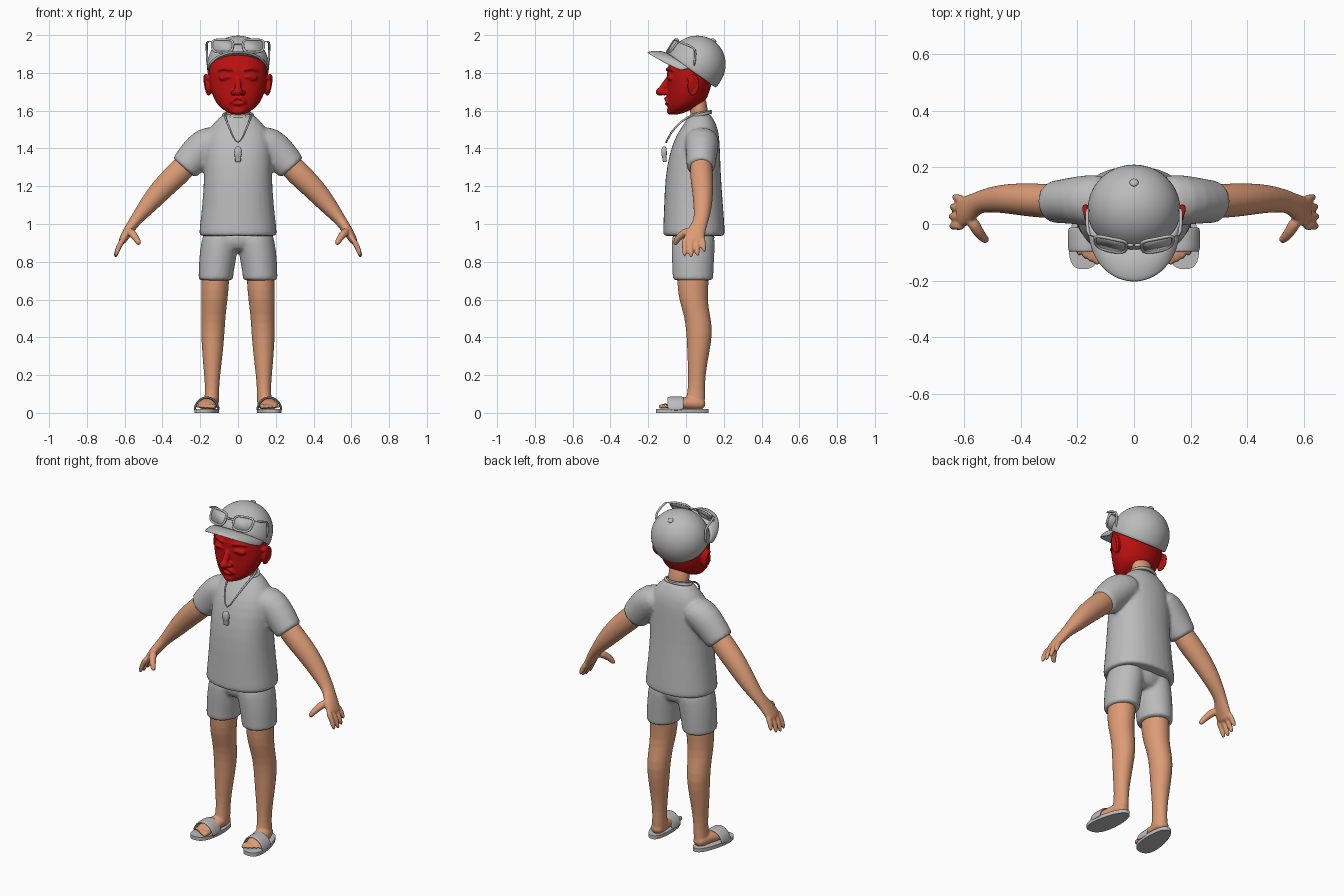
import bpy
import bmesh
from math import sin, cos, pi, radians, copysign
from mathutils import Vector, Matrix, Euler

default_cube = bpy.data.objects.get("Cube")
if default_cube:
    bpy.data.objects.remove(default_cube)

AXIS_X, AXIS_Y, AXIS_Z = Vector((1, 0, 0)), Vector((0, 1, 0)), Vector((0, 0, 1))


def material(name, color):
    mat = bpy.data.materials.new(name)
    mat.use_nodes = True
    mat.diffuse_color = (*color, 1)
    mat.node_tree.nodes["Principled BSDF"].inputs["Base Color"].default_value = (*color, 1)
    return mat


GREY = material("light_grey", (0.5, 0.5, 0.5))
SKIN = material("tan_skin", (0.72, 0.33, 0.18))
RED = material("face_red", (0.5, 0.005, 0.005))


def sweep(bm, rings, side=1, flat=False, closed=False, ref=None, sides=16, power=1.0):
    """Skin elliptical rings (x, y, z, radius along ref, other radius)."""
    points = [Vector((side * r[0], r[1], r[2])) for r in rings]
    count = len(points)
    grow = 3 / (2 + cos(2 * pi / sides))
    if ref is None:
        overall = (points[-1] - points[0]).normalized()
        ref = AXIS_X if abs(overall.y) > 0.8 else AXIS_Y
    loops = []
    for i, p in enumerate(points):
        ahead = points[(i + 1) % count if closed else min(i + 1, count - 1)]
        behind = points[i - 1 if closed else max(i - 1, 0)]
        tangent = AXIS_Z if flat else (ahead - behind).normalized()
        u = (ref - tangent * ref.dot(tangent)).normalized()
        v = tangent.cross(u)
        a, b = rings[i][3] * grow, rings[i][-1] * grow
        loop = []
        for k in range(sides):
            c, s = cos(2 * pi * k / sides), sin(2 * pi * k / sides)
            c, s = copysign(abs(c) ** power, c), copysign(abs(s) ** power, s)
            loop.append(bm.verts.new(p + u * a * c + v * b * s))
        loops.append(loop)
    for i in range(count if closed else count - 1):
        low, high = loops[i], loops[(i + 1) % count]
        for k in range(sides):
            n = (k + 1) % sides
            bm.faces.new((low[k], low[n], high[n], high[k]))
    if not closed:
        bm.faces.new(loops[0][::-1])
        bm.faces.new(loops[-1])


def ball(bm, loc, scale, turn=(0, 0, 0)):
    matrix = Matrix.LocRotScale(Vector(loc), Euler(turn), Vector(scale))
    bmesh.ops.create_icosphere(bm, subdivisions=3, radius=1, matrix=matrix)


def finish(name, bm, mat, voxel=0, solid=0, offset=-1, subsurf=1, mirror=False, smooth=True):
    bmesh.ops.recalc_face_normals(bm, faces=bm.faces)
    mesh = bpy.data.meshes.new(name)
    bm.to_mesh(mesh)
    bm.free()
    mesh.materials.append(mat)
    for face in mesh.polygons:
        face.use_smooth = smooth
    obj = bpy.data.objects.new(name, mesh)
    bpy.context.collection.objects.link(obj)
    if solid:
        mod = obj.modifiers.new("thickness", 'SOLIDIFY')
        mod.thickness, mod.offset = solid, offset
    if subsurf:
        mod = obj.modifiers.new("rounding", 'SUBSURF')
        mod.levels = mod.render_levels = subsurf
    if voxel:
        mod = obj.modifiers.new("blend", 'REMESH')
        mod.mode, mod.voxel_size, mod.use_smooth_shade = 'VOXEL', voxel, True
        mod = obj.modifiers.new("relax", 'SMOOTH')
        mod.factor, mod.iterations = 0.5, 4
    if mirror:
        obj.modifiers.new("mirror", 'MIRROR')
    return obj


# Shirt: torso and sleeves blended together
bm = bmesh.new()
sweep(bm, [(0, .042, .935, .155, .197), (0, .042, .94, .163, .205), (0, .042, .965, .163, .204),
           (0, .04, 1.1, .155, .188), (0, .037, 1.25, .147, .178), (0, .047, 1.38, .133, .18),
           (0, .062, 1.47, .114, .168), (0, .075, 1.53, .086, .135), (0, .075, 1.57, .06, .09),
           (0, .075, 1.585, .053, .075)], flat=True, power=0.9)
for side in (1, -1):
    sweep(bm, [(.08, .08, 1.46, .095, .07), (.17, .085, 1.425, .09, .095), (.23, .082, 1.36, .08, .09),
               (.28, .078, 1.303, .075, .08), (.288, .078, 1.294, .074, .079)], side)
finish("shirt", bm, GREY, voxel=.01)

bm = bmesh.new()
sweep(bm, [(.078 * cos(a * pi / 12), .074 + .056 * sin(a * pi / 12), 1.578 + .012 * sin(a * pi / 12), .008)
           for a in range(24)], closed=True, ref=AXIS_Z, sides=8)
finish("collar", bm, GREY)

# Shorts
bm = bmesh.new()
sweep(bm, [(0, .04, .85, .08, .1), (0, .04, .89, .11, .17), (0, .04, .98, .12, .175)], flat=True)
for side in (1, -1):
    sweep(bm, [(.118, .037, .7, .1, .085), (.118, .037, .705, .107, .092), (.116, .037, .74, .108, .092),
               (.108, .037, .82, .112, .098), (.095, .038, .9, .115, .1), (.09, .04, .98, .11, .09)],
          side, flat=True)
finish("shorts", bm, GREY, voxel=.01)

# Legs with feet and toes
bm = bmesh.new()
sweep(bm, [(.14, .045, .025, .045, .036), (.14, .05, .06, .052, .04), (.137, .055, .12, .045, .036),
           (.137, .057, .2, .045, .042), (.135, .065, .32, .058, .055), (.133, .073, .43, .07, .062),
           (.13, .058, .52, .068, .064), (.125, .037, .6, .075, .07), (.12, .037, .7, .085, .074),
           (.12, .035, .78, .08, .073)], flat=True)
sweep(bm, [(.138, .105, .045, .03, .025), (.142, .06, .05, .042, .038), (.152, 0, .052, .046, .036),
           (.162, -.05, .042, .052, .027), (.168, -.1, .035, .053, .017)])
for i in range(5):
    x, tip, r = .126 + .021 * i, -.148 + .011 * i, .0145 - .0012 * i
    sweep(bm, [(x, -.08, .034, r), (x + .003, tip + .03, .037, r), (x + .005, tip, .03, r * .8)], sides=10)
finish("legs", bm, SKIN, voxel=.006, mirror=True)

# Sandals: tapered soles and arched straps
bm = bmesh.new()
outline = []
for k in range(40):
    angle = 2 * pi * k / 40
    y = -.02 + .14 * sin(angle)
    c = cos(angle)
    half = (.06 - .08 * y) * copysign(abs(c) ** .75, c)
    outline.append(bm.verts.new((.16 - .12 * y + half, y, 0)))
sole = bm.faces.new(outline)
top = bmesh.ops.extrude_face_region(bm, geom=[sole])["geom"]
bmesh.ops.translate(bm, verts=[v for v in top if isinstance(v, bmesh.types.BMVert)], vec=(0, 0, .021))
finish("sandal_soles", bm, GREY, subsurf=0, mirror=True, smooth=False)

bm = bmesh.new()
sweep(bm, [(.166 + .064 * cos(pi * i / 10), -.055, .012 + .07 * sin(pi * i / 10), .042, .006)
           for i in range(11)], power=.7)
finish("sandal_straps", bm, GREY, mirror=True)

# Arms with hands
bm = bmesh.new()
sweep(bm, [(.22, .083, 1.375, .05, .05), (.29, .08, 1.295, .06, .066), (.35, .084, 1.238, .06, .063),
           (.41, .088, 1.178, .056, .059), (.47, .09, 1.108, .05, .05), (.53, .083, 1.035, .041, .034),
           (.557, .073, 1, .039, .029), (.587, .052, .955, .05, .026), (.61, .04, .915, .055, .021),
           (.618, .039, .9, .05, .018)])
for i, length in enumerate((.72, .93, 1, .95)):
    y = .087 - .032 * i
    sweep(bm, [(.602, y, .93, .016), (.602 + .034 * length, y + .003, .93 - .055 * length, .0145),
               (.602 + .05 * length, y + .012 - .004 * i, .93 - .113 * length, .011)], sides=10)
sweep(bm, [(.578, .02, .968, .024), (.552, -.028, .942, .02), (.532, -.052, .912, .016),
           (.518, -.06, .888, .012)], ref=AXIS_Z, sides=10)
finish("arms", bm, SKIN, voxel=.006, mirror=True)

# Neck
bm = bmesh.new()
sweep(bm, [(0, .077, 1.5, .048, .064), (0, .07, 1.6, .047, .062), (0, .055, 1.7, .045, .06)], flat=True)
finish("neck", bm, SKIN)

# Head with facial features
bm = bmesh.new()
sweep(bm, [(0, -.06, 1.577, .026, .035), (0, -.03, 1.61, .068, .088), (0, 0, 1.64, .1, .116),
           (0, .01, 1.69, .111, .14), (0, .02, 1.75, .118, .153), (0, .025, 1.81, .128, .155),
           (0, .04, 1.87, .126, .146), (0, .055, 1.93, .09, .11), (0, .06, 1.95, .05, .06)], flat=True)
sweep(bm, [(0, -.085, 1.785, .014), (0, -.112, 1.735, .018), (0, -.14, 1.7, .018)], ref=AXIS_X)
ball(bm, (0, -.135, 1.7), (.026, .026, .022))
ball(bm, (0, -.1, 1.637), (.03, .013, .009))
ball(bm, (0, -.082, 1.6), (.036, .02, .022))
for side in (1, -1):
    ball(bm, (side * .022, -.115, 1.695), (.018, .018, .015))
    ball(bm, (side * .07, -.079, 1.775), (.034, .02, .018))
    ball(bm, (side * .158, .035, 1.735), (.014, .03, .052), (0, side * .15, side * .4))
    sweep(bm, [(.028, -.104, 1.812, .008), (.07, -.094, 1.83, .01), (.112, -.066, 1.812, .006)], side)
    sweep(bm, [(.036, -.098, 1.772, .006), (.07, -.1, 1.788, .007), (.105, -.076, 1.772, .006)], side, sides=8)
    sweep(bm, [(0, -.11, 1.668, .009), (.028, -.106, 1.662, .009), (.046, -.096, 1.635, .007)], side)
    # Outer ear fold
    fold = [radians(-110 + 26 * i) for i in range(11)]
    sweep(bm, [(.163 + .008 * sin(a) + .009 * cos(a), .033 + .03 * cos(a), 1.737 + .052 * sin(a), .009)
               for a in fold], side, ref=AXIS_X, sides=8)
finish("head", bm, RED, voxel=.0055)

# Cap: tilted dome, brim and button
tilt = Matrix.Translation((0, .055, 1.84)) @ Matrix.Rotation(radians(-35), 4, 'X')
bm = bmesh.new()
bmesh.ops.create_uvsphere(bm, u_segments=32, v_segments=16, radius=1)
bmesh.ops.delete(bm, geom=[v for v in bm.verts if v.co.z < -.01], context='VERTS')
bmesh.ops.scale(bm, vec=(.165, .155, .16), verts=bm.verts)
rim = bmesh.ops.extrude_edge_only(bm, edges=[e for e in bm.edges if e.is_boundary])["geom"]
bmesh.ops.translate(bm, verts=[v for v in rim if isinstance(v, bmesh.types.BMVert)], vec=(0, 0, -.04))
bm.transform(tilt)
finish("cap_dome", bm, GREY, solid=.012)

bm = bmesh.new()
rows = []
for i in range(17):
    angle = radians(-84 + 10.5 * i)
    inner = tilt @ Vector((.161 * sin(angle), -.15 * cos(angle), -.036))
    reach = cos(angle) ** .45
    lift = .022 * cos(angle) - .012
    rows.append([bm.verts.new(inner + Vector((0, -.117 * reach * t, lift * t + .012 * sin(pi * t) * reach)))
                 for t in (0, .25, .5, .75, 1)])
for left, right in zip(rows, rows[1:]):
    for k in range(4):
        bm.faces.new((left[k], right[k], right[k + 1], left[k + 1]))
finish("cap_brim", bm, GREY, solid=.01, offset=0)

bm = bmesh.new()
ball(bm, tilt @ Vector((0, 0, .16)), (.016, .016, .009), (radians(-35), 0, 0))
finish("cap_button", bm, GREY)


# Glasses resting on the cap
def glass_point(x, h):
    return (x, -.082 + .022 * h + 1.2 * x * x, 1.943 + .034 * h)


rim = []
for k in range(24):
    c, s = cos(pi * k / 12), sin(pi * k / 12)
    rim.append(glass_point(.082 + (.056 + .005 * s) * copysign(abs(c) ** .6, c), copysign(abs(s) ** .6, s)))
bm = bmesh.new()
sweep(bm, [(*p, .006) for p in rim], closed=True, sides=8)
sweep(bm, [(*glass_point(.14, .7), .007), (.162, -.045, 1.968, .007), (.166, 0, 1.951, .006),
           (.166, .045, 1.932, .006), (.164, .052, 1.91, .006), (.162, .042, 1.83, .006)], ref=AXIS_X, sides=8)
sweep(bm, [(*glass_point(x, .3), .006) for x in (0, .015, .03)], sides=8)
finish("glasses_frame", bm, GREY, mirror=True)

bm = bmesh.new()
bm.faces.new([bm.verts.new(p) for p in rim])
finish("glasses_lenses", bm, GREY, solid=.004, offset=0, subsurf=0, mirror=True)

# Neck cord and whistle
half = [(.035, -.085, 1.48), (.06, -.028, 1.545), (.076, .05, 1.588), (.05, .125, 1.598)]
loop = [(0, -.115, 1.408)] + half + [(0, .137, 1.598)] + [(-x, y, z) for x, y, z in half[::-1]]
bm = bmesh.new()
sweep(bm, [(*p, .005) for p in loop], closed=True, ref=Vector((0, -1, 1)).normalized(), sides=8)
finish("neck_cord", bm, GREY)

bm = bmesh.new()
sweep(bm, [(0, -.115, 1.412, .007, .007), (0, -.116, 1.4, .014, .02), (0, -.116, 1.365, .015, .021),
           (0, -.115, 1.358, .011, .015), (0, -.112, 1.33, .011, .015), (0, -.112, 1.327, .009, .013)],
      flat=True, power=.7)
finish("whistle", bm, GREY)
